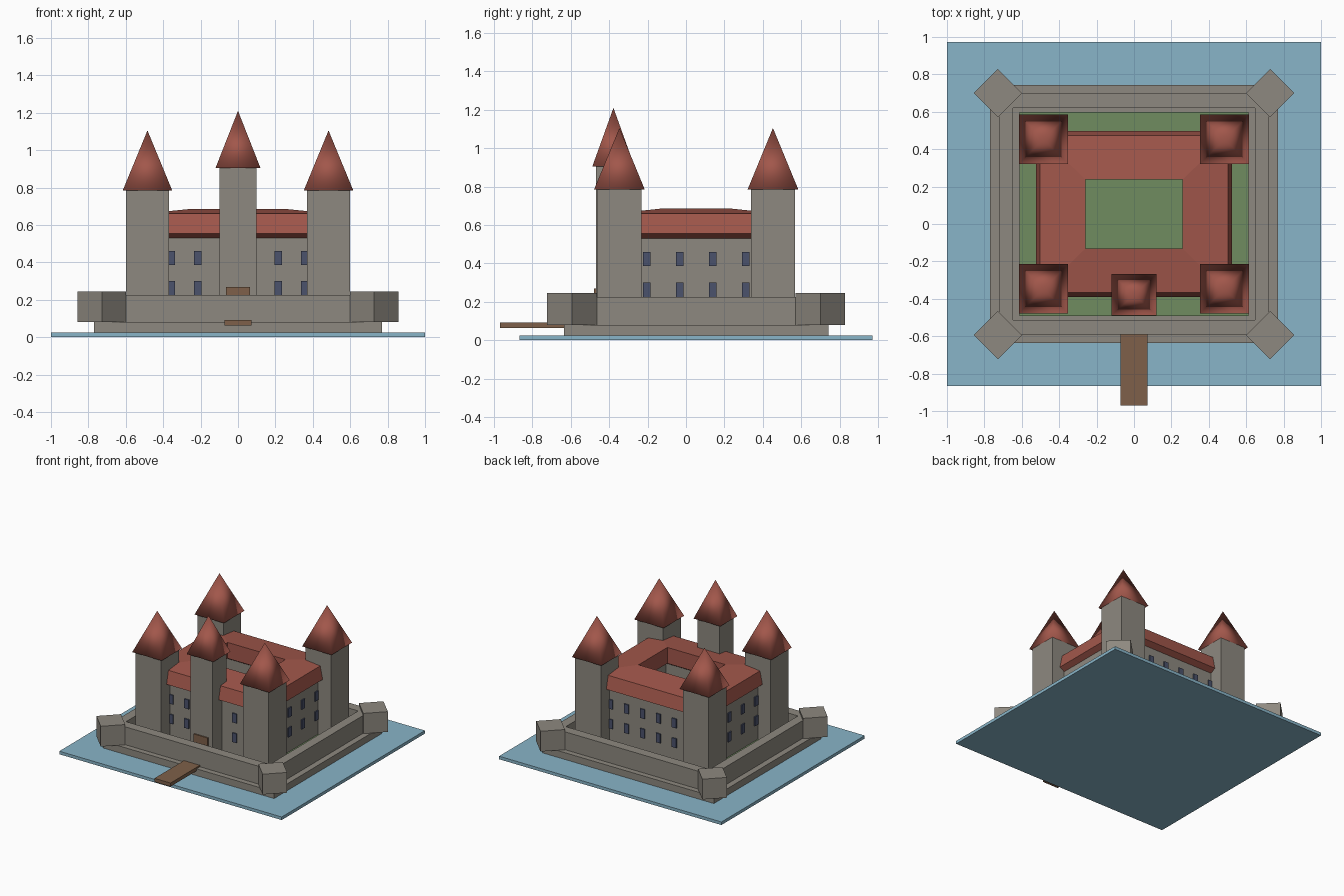
import bpy
import bmesh
from math import radians
from mathutils import Matrix

CY = 0.053      # centre of the castle in y
GROUND = 0.08   # top of the stone base

cube = bpy.data.objects.get("Cube")
if cube:
    bpy.data.objects.remove(cube, do_unlink=True)


def material(name, rgb):
    mat = bpy.data.materials.new(name)
    mat.use_nodes = True
    colour = (*rgb, 1)
    mat.diffuse_color = colour
    node = next(n for n in mat.node_tree.nodes if n.type == 'BSDF_PRINCIPLED')
    node.inputs["Base Color"].default_value = colour
    node.inputs["Roughness"].default_value = 0.9
    return mat


STONE = material("stone_grey", (0.27, 0.25, 0.215))
ROOF = material("roof_red", (0.36, 0.095, 0.07))
WATER = material("water_blue", (0.25, 0.46, 0.58))
GRASS = material("grass_green", (0.16, 0.265, 0.115))
WOOD = material("wood_brown", (0.21, 0.118, 0.067))
GLASS = material("window_blue", (0.07, 0.085, 0.15))


def finish(name, bm, mat, smooth=False):
    bmesh.ops.recalc_face_normals(bm, faces=bm.faces)
    mesh = bpy.data.meshes.new(name)
    for face in bm.faces:
        face.smooth = smooth
    bm.to_mesh(mesh)
    bm.free()
    mesh.materials.append(mat)
    obj = bpy.data.objects.new(name, mesh)
    bpy.context.collection.objects.link(obj)
    return obj


def box(name, x, y, z0, z1, hx, hy, mat, turn=0):
    """Box centred on x, y with half sizes hx, hy, from z0 to z1."""
    bm = bmesh.new()
    place = (Matrix.Translation((x, y, (z0 + z1) / 2))
             @ Matrix.Rotation(radians(turn), 4, 'Z')
             @ Matrix.Diagonal((2 * hx, 2 * hy, z1 - z0, 1)))
    bmesh.ops.create_cube(bm, size=1, matrix=place)
    return finish(name, bm, mat)


def rectangle(bm, hx, hy, z, y=CY, x=0):
    return [bm.verts.new((x + sx * hx, y + sy * hy, z))
            for sx, sy in ((-1, -1), (1, -1), (1, 1), (-1, 1))]


def ring(name, profile, mat):
    """Sweep a closed profile of (half x, half y, z) around a rectangle."""
    bm = bmesh.new()
    loops = [rectangle(bm, *p) for p in profile]
    for a, b in zip(loops, loops[1:] + loops[:1]):
        for i in range(4):
            j = (i + 1) % 4
            bm.faces.new((a[i], a[j], b[j], b[i]))
    return finish(name, bm, mat)


def spire(name, x, y, z0, z1, hx, hy):
    bm = bmesh.new()
    base = rectangle(bm, hx, hy, z0, y, x)
    tip = bm.verts.new((x, y, z1))
    bm.faces.new(base)
    for i in range(4):
        bm.faces.new((base[i], base[(i + 1) % 4], tip))
    return finish(name, bm, ROOF, smooth=True)


def wall_ring(name, outer, inner, z0, z1):
    return ring(name, [(*outer, z0), (*outer, z1), (*inner, z1), (*inner, z0)], STONE)


# Moat, stone base and lawn
box("moat", 0, CY, 0, 0.025, 1.0, 0.92, WATER)
box("stone_base", 0, CY, 0.001, GROUND, 0.77, 0.689, STONE)
box("lawn", 0, CY, GROUND, 0.10, 0.613, 0.545, GRASS)

# Outer wall with diamond-shaped corner bastions
wall_ring("outer_wall", (0.722, 0.645), (0.647, 0.567), GROUND, 0.225)
for sx, side in ((-1, "right"), (1, "left")):
    for sy, end in ((-1, "front"), (1, "back")):
        label = f"{end}_{side}"
        box(f"bastion_{label}", sx * 0.728, CY + sy * 0.647, GROUND, 0.245,
            0.0915, 0.0915, STONE, turn=45)
        # Corner towers of the keep
        x, y = sx * 0.484, CY + sy * 0.4
        box(f"tower_{label}", x, y, GROUND, 0.785, 0.115, 0.115, STONE)
        spire(f"tower_roof_{label}", x, y, 0.785, 1.105, 0.132, 0.132)

# Keep walls around the courtyard, with the overhanging roof
wall_ring("keep_walls", (0.484, 0.4), (0.3, 0.225), GROUND, 0.56)
ring("keep_roof", [(0.484, 0.4, 0.53), (0.525, 0.444, 0.555), (0.503, 0.42, 0.66),
                   (0.26, 0.185, 0.685), (0.26, 0.185, 0.555), (0.3, 0.225, 0.53)], ROOF)

# Gate tower, door and bridge
box("gate_tower", 0, -0.38, GROUND, 0.905, 0.1, 0.09, STONE)
spire("gate_tower_roof", 0, -0.378, 0.905, 1.21, 0.12, 0.11)
box("gate_door", 0, -0.472, GROUND, 0.268, 0.063, 0.008, WOOD)
box("bridge", 0, -0.78, 0.063, 0.092, 0.072, 0.19, WOOD)

# Two rows of windows on each side of the keep
for row, z in (("lower", 0.225), ("upper", 0.385)):
    for s, end in ((-1, "front"), (1, "back")):
        for i in range(6):
            box(f"window_{end}_{row}_{i + 1}", (i - 2.5) * 0.143, CY + s * 0.4,
                z, z + 0.075, 0.02, 0.009, GLASS)
    for s, side in ((-1, "right"), (1, "left")):
        for i in range(4):
            box(f"window_{side}_{row}_{i + 1}", s * 0.484, CY + (i - 1.5) * 0.172,
                z, z + 0.075, 0.009, 0.02, GLASS)
